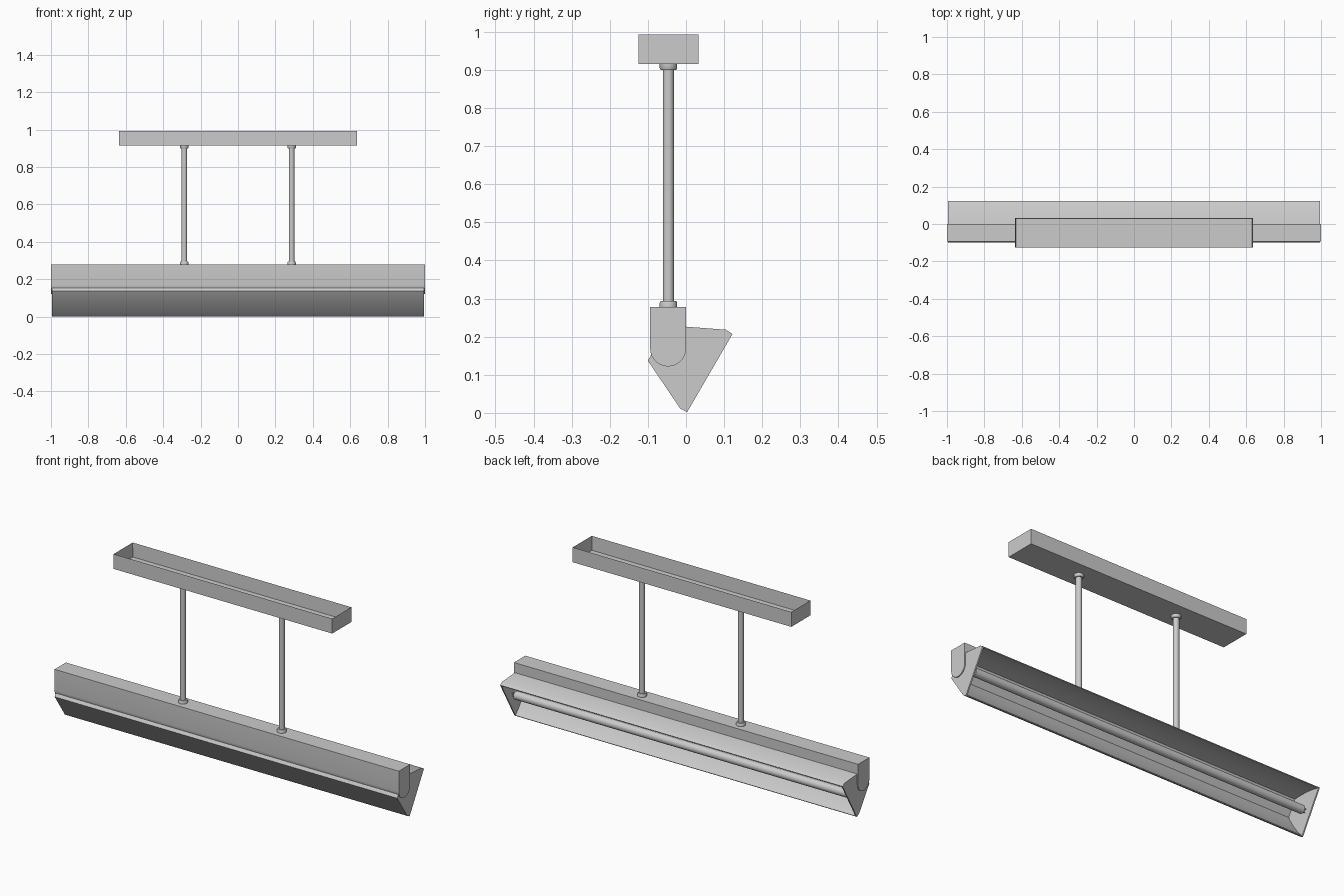
import bpy, bmesh, math
from mathutils import Vector

if "Cube" in bpy.data.objects:
    bpy.data.objects.remove(bpy.data.objects["Cube"])


def finish(name, bm, smooth=True):
    bmesh.ops.recalc_face_normals(bm, faces=bm.faces)
    me = bpy.data.meshes.new(name)
    bm.to_mesh(me)
    bm.free()
    ob = bpy.data.objects.new(name, me)
    bpy.context.collection.objects.link(ob)
    if smooth:
        bpy.ops.object.select_all(action='DESELECT')
        bpy.context.view_layer.objects.active = ob
        ob.select_set(True)
        bpy.ops.object.shade_smooth_by_angle(angle=math.radians(30))
    return ob


def extrude_x(name, profile, x0, x1):
    """Extrude a (y, z) profile along x."""
    bm = bmesh.new()
    face = bm.faces.new([bm.verts.new((x0, y, z)) for y, z in profile])
    ext = bmesh.ops.extrude_face_region(bm, geom=[face])
    moved = [v for v in ext["geom"] if isinstance(v, bmesh.types.BMVert)]
    bmesh.ops.translate(bm, verts=moved, vec=(x1 - x0, 0, 0))
    return finish(name, bm)


def lathe(name, profile, origin, axis, segs=24):
    """Spin a (radius, distance) profile round an axis, capped at both ends."""
    rot = Vector((0, 0, 1)).rotation_difference(Vector(axis))
    bm = bmesh.new()
    rings = []
    for r, h in profile:
        ring = []
        for i in range(segs):
            a = 2 * math.pi * i / segs
            p = rot @ Vector((r * math.cos(a), r * math.sin(a), h))
            ring.append(bm.verts.new(p + Vector(origin)))
        rings.append(ring)
    for a, b in zip(rings, rings[1:]):
        for i in range(segs):
            j = (i + 1) % segs
            bm.faces.new((a[i], a[j], b[j], b[i]))
    bm.faces.new(rings[0])
    bm.faces.new(rings[-1])
    return finish(name, bm)


# Tilted frame of the reflector: d runs across the opening, n goes into the depth
MID = Vector((0.0625, 0.1045))
D = Vector((0.502, 0.865))
N = Vector((-0.865, 0.502))


def local(d, n):
    return tuple(MID + D * d + N * n)


def curve(p0, p1, p2, steps=8):
    p0, p1, p2 = Vector(p0), Vector(p1), Vector(p2)
    return [tuple(p0 * (1 - t)**2 + p1 * 2 * t * (1 - t) + p2 * t * t)
            for t in (i / steps for i in range(steps + 1))]


# Reflector trough: folded outer sheet with curved inner faces
half = [(0.1185, 0.0), (0.1195, 0.0205), (0.0535, 0.157)]
outer = half + [(-d, n) for d, n in reversed(half)]
inner_half = curve((0.1145, 0.0), (0.098, 0.07), (0.044, 0.15))
inner = [(-d, n) for d, n in inner_half] + list(reversed(inner_half))
extrude_x("reflector_trough", [local(*p) for p in outer + inner], -0.988, 0.988)

# U-shaped housing, cut off where it meets the reflector, with full end plates
extrude_x("housing", [(-0.094, 0.278), (0, 0.278), (0, 0.226), (-0.046, 0.2296),
                      (-0.0905, 0.152), (-0.093, 0.16), (-0.094, 0.169)], -0.995, 0.995)
u_plate = [(-0.094, 0.278)]
for i in range(25):
    a = math.pi * (1 + i / 24)
    u_plate.append((-0.047 + 0.047 * math.cos(a), 0.169 + 0.047 * math.sin(a)))
u_plate.append((0, 0.278))

# Canopy: open-topped tray
bm = bmesh.new()
bmesh.ops.create_cube(bm, size=1)
bmesh.ops.scale(bm, verts=bm.verts, vec=(1.27, 0.158, 0.078))
bmesh.ops.translate(bm, verts=bm.verts, vec=(0, -0.046, 0.954))
top = [f for f in bm.faces if f.calc_center_median().z > 0.99]
bmesh.ops.inset_region(bm, faces=top, thickness=0.004)
bmesh.ops.translate(bm, verts=top[0].verts, vec=(0, 0, -0.074))
finish("ceiling_canopy", bm, False)

# Lamp tube centre
ty, tz = local(0, 0.041)
lathe("lamp_tube", [(0.019, -0.972), (0.0215, -0.969), (0.0215, 0.969), (0.019, 0.972)],
      (0, ty, tz), (1, 0, 0))

# Parts mirrored left and right
for side, s in (("left", -1), ("right", 1)):
    extrude_x("reflector_end_" + side, [local(*p) for p in outer], s * 0.988, s * 0.995)
    extrude_x("housing_end_" + side, u_plate, s * 0.995, s * 1.0)
    for k in (-1, 1):
        py, pz = local(k * 0.008, 0.041)
        lathe("lamp_pin_" + side, [(0.003, 0.97), (0.003, 0.989)], (0, py, pz), (s, 0, 0), 10)
    base = (s * 0.287, -0.046, 0)
    lathe("rod_" + side, [(0.0145, 0.278), (0.0145, 0.916)], base, (0, 0, 1))
    lathe("lower_collar_" + side, [(0.023, 0.277), (0.023, 0.288), (0.02, 0.294)],
          base, (0, 0, 1))
    lathe("upper_collar_" + side, [(0.02, 0.899), (0.023, 0.905), (0.023, 0.916)],
          base, (0, 0, 1))
